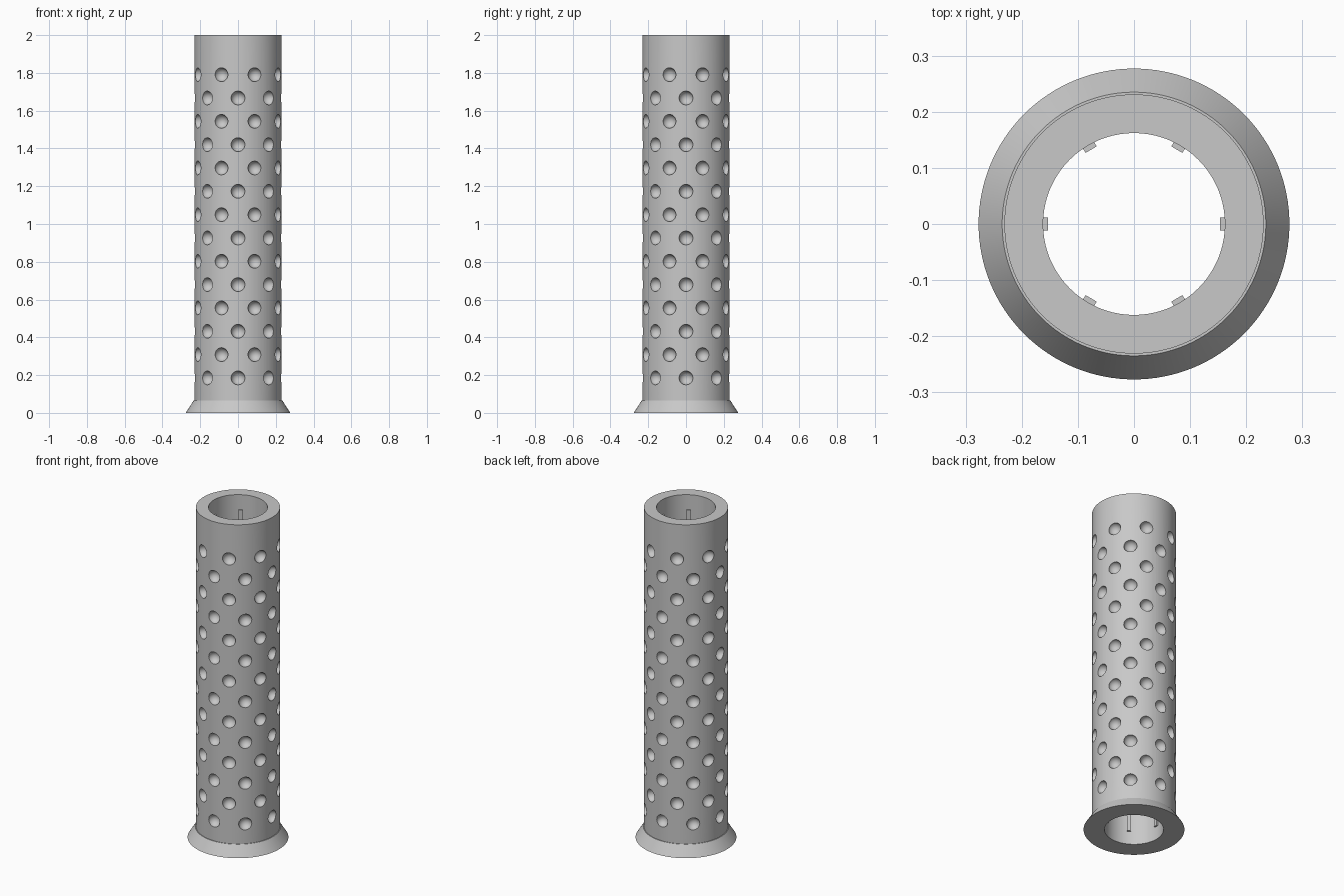
import bpy, bmesh, math
from mathutils import Matrix, Vector

cube = bpy.data.objects.get("Cube")
if cube:
    bpy.data.objects.remove(cube, do_unlink=True)

HEIGHT, OUTER, INNER = 2.0, 0.231, 0.162
SEGMENTS = 128

grey = bpy.data.materials.new("light grey")
grey.use_nodes = True
grey.diffuse_color = (0.58, 0.58, 0.58, 1)
grey.node_tree.nodes["Principled BSDF"].inputs["Base Color"].default_value = grey.diffuse_color


def add_object(name, bm):
    bmesh.ops.recalc_face_normals(bm, faces=bm.faces)
    mesh = bpy.data.meshes.new(name)
    bm.to_mesh(mesh)
    bm.free()
    mesh.materials.append(grey)
    obj = bpy.data.objects.new(name, mesh)
    bpy.context.collection.objects.link(obj)
    return obj


def activate(obj):
    bpy.ops.object.select_all(action='DESELECT')
    obj.select_set(True)
    bpy.context.view_layer.objects.active = obj


# Hollow tube with a flared foot, turned from a closed profile
profile = [(INNER, 0), (0.277, 0), (0.235, 0.065), (OUTER, 0.065),
           (OUTER, HEIGHT), (INNER, HEIGHT)]
bm = bmesh.new()
rings = []
for i in range(SEGMENTS):
    a = math.tau * i / SEGMENTS
    rings.append([bm.verts.new((r * math.cos(a), r * math.sin(a), z)) for r, z in profile])
for i, ring in enumerate(rings):
    following = rings[(i + 1) % SEGMENTS]
    for j in range(len(profile)):
        k = (j + 1) % len(profile)
        bm.faces.new((ring[j], following[j], following[k], ring[k]))
tube = add_object("perforated_tube", bm)

# Staggered rows of round dimples in the outer wall
bm = bmesh.new()
for row in range(14):
    z = 0.185 + row * 0.1235
    for n in range(8):
        angle = math.tau * (n + 0.5 * (row % 2)) / 8
        place = (Matrix.Rotation(angle, 4, 'Z')
                 @ Matrix.Translation(Vector((OUTER, 0, z)))
                 @ Matrix.Rotation(math.pi / 2, 4, 'Y'))
        bmesh.ops.create_uvsphere(bm, u_segments=24, v_segments=13, radius=0.037, matrix=place)
cutter = add_object("dimple_cutter", bm)
cutter.hide_render = True

activate(tube)
cut = tube.modifiers.new("dimples", 'BOOLEAN')
cut.operation = 'DIFFERENCE'
cut.solver = 'EXACT'
cut.object = cutter
bpy.ops.object.modifier_apply(modifier=cut.name)
bpy.data.objects.remove(cutter, do_unlink=True)
bpy.ops.object.shade_smooth_by_angle(angle=math.radians(30))

# Six slim upright ribs on the inner wall
low, high = 0.08, 1.91
for n in range(6):
    bm = bmesh.new()
    place = (Matrix.Rotation(math.tau * n / 6, 4, 'Z')
             @ Matrix.Translation(Vector((0.159, 0, (low + high) / 2)))
             @ Matrix.Diagonal((0.012, 0.023, high - low, 1)))
    bmesh.ops.create_cube(bm, size=1, matrix=place)
    add_object(f"inner_rib_{n + 1}", bm)
